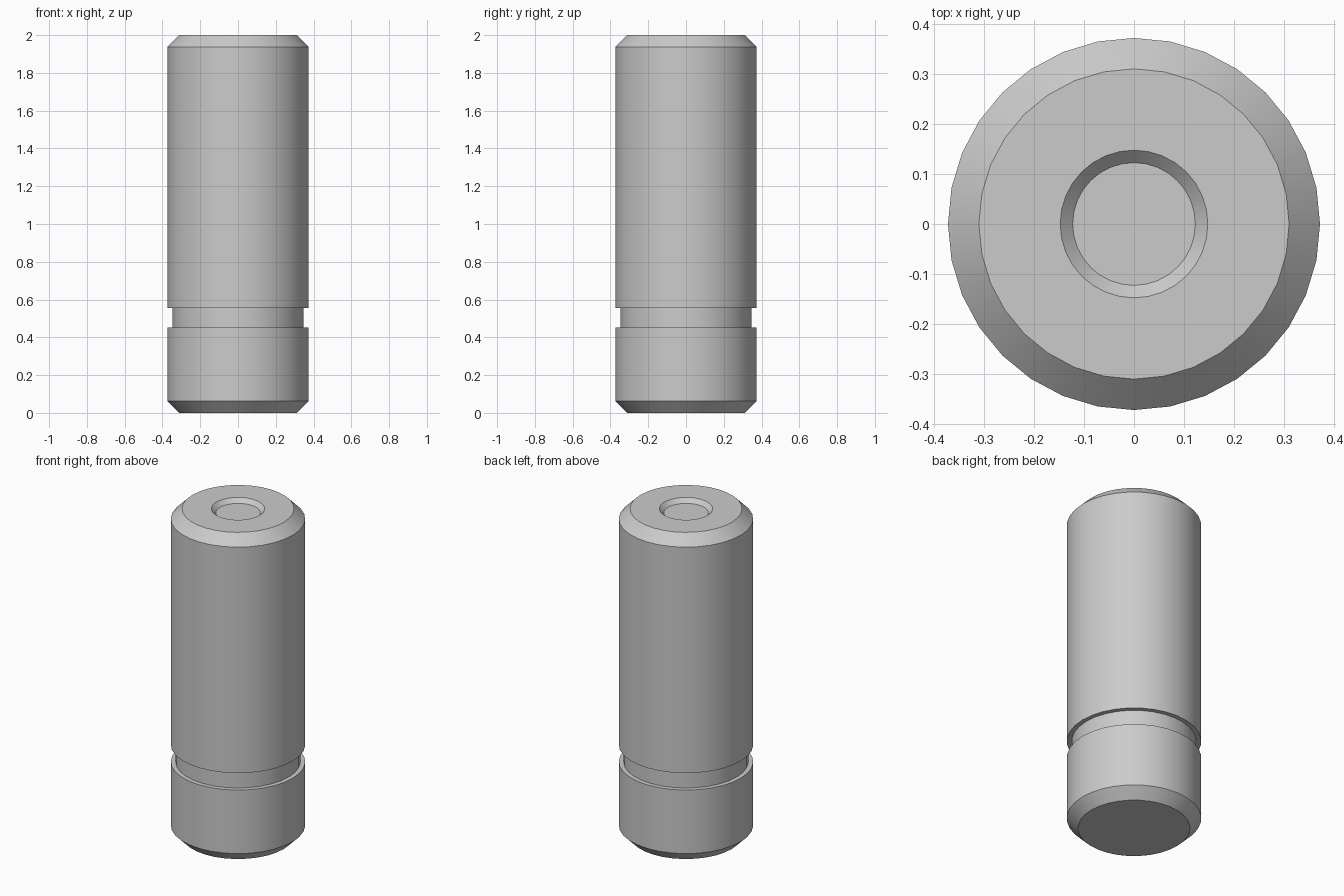
import bpy, bmesh, math

if "Cube" in bpy.data.objects:
    bpy.data.objects.remove(bpy.data.objects["Cube"])

SEGMENTS = 32

# Half profile as (radius, height), bottom to top
profile = [
    (0.311, 0.0), (0.373, 0.062),              # bottom chamfer
    (0.373, 0.451), (0.346, 0.451),            # groove
    (0.346, 0.555), (0.373, 0.555),
    (0.373, 1.938), (0.311, 2.0),              # top chamfer
    (0.148, 2.0), (0.123, 1.975),              # shallow conical recess
]

# Lathe the profile into rings, bridge them, then cap both ends
bm = bmesh.new()
rings = []
for r, z in profile:
    rings.append([bm.verts.new((r * math.cos(2 * math.pi * i / SEGMENTS),
                                r * math.sin(2 * math.pi * i / SEGMENTS), z))
                  for i in range(SEGMENTS)])
for low, high in zip(rings, rings[1:]):
    for i in range(SEGMENTS):
        j = (i + 1) % SEGMENTS
        bm.faces.new((low[i], low[j], high[j], high[i]))
bm.faces.new(rings[0][::-1])
bm.faces.new(rings[-1])

mesh = bpy.data.meshes.new("grooved_pin")
bm.to_mesh(mesh)
bm.free()

pin = bpy.data.objects.new("grooved_pin", mesh)
bpy.context.collection.objects.link(pin)
bpy.context.view_layer.objects.active = pin
pin.select_set(True)
bpy.ops.object.shade_smooth_by_angle(angle=math.radians(30))
